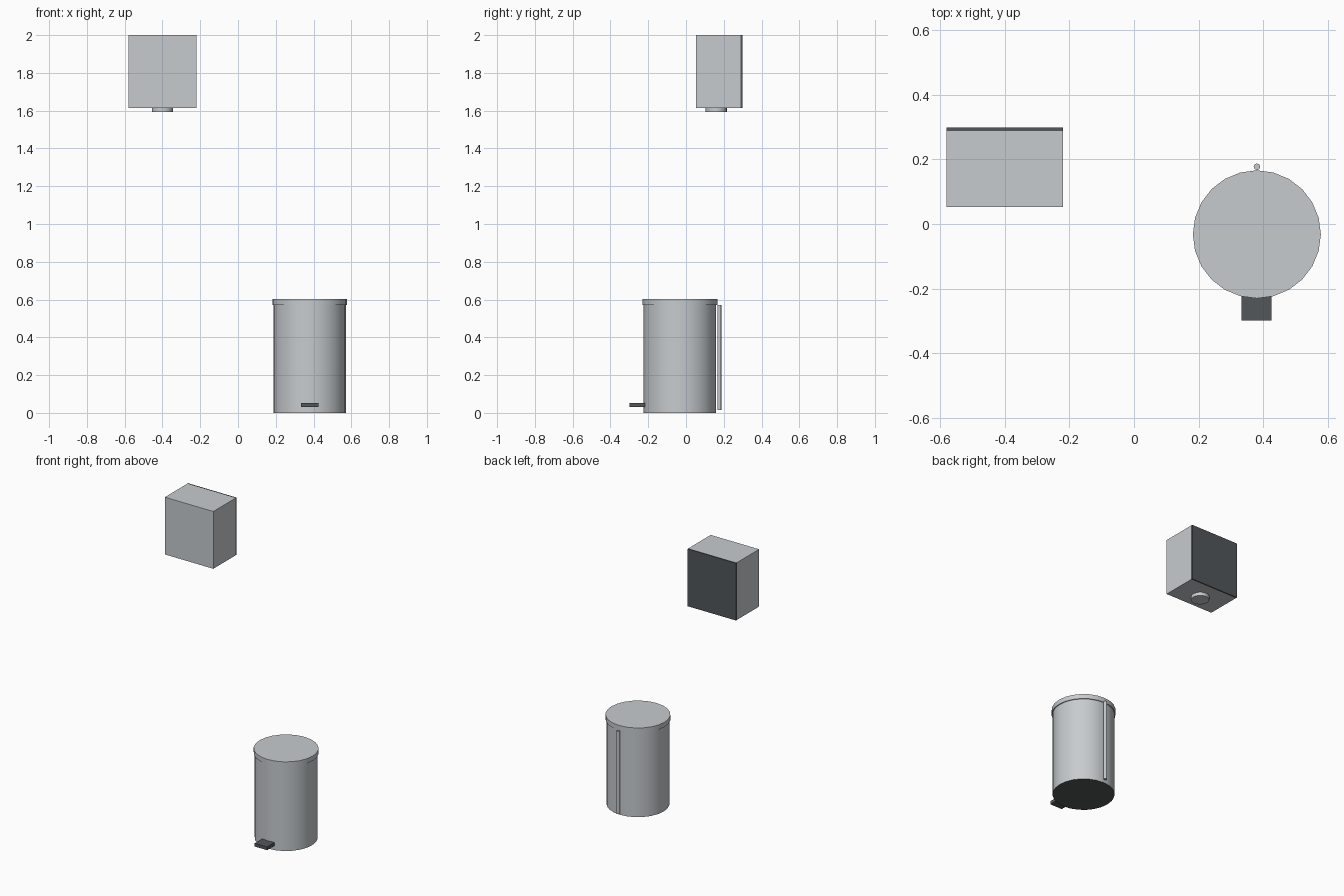
import bpy
import math

default = bpy.data.objects.get("Cube")
if default:
    bpy.data.objects.remove(default, do_unlink=True)


def make_material(name, colour):
    mat = bpy.data.materials.new(name)
    mat.use_nodes = True
    mat.diffuse_color = (*colour, 1)
    mat.node_tree.nodes["Principled BSDF"].inputs["Base Color"].default_value = (*colour, 1)
    return mat


steel = make_material("brushed steel", (0.57, 0.60, 0.62))
dark = make_material("dark plastic", (0.085, 0.095, 0.10))


def box(name, low, high, mat):
    centre = [(a + b) / 2 for a, b in zip(low, high)]
    bpy.ops.mesh.primitive_cube_add(size=1, location=centre)
    obj = bpy.context.object
    obj.name = name
    obj.scale = [b - a for a, b in zip(low, high)]
    bpy.ops.object.transform_apply(location=False, rotation=False, scale=True)
    obj.data.materials.append(mat)
    return obj


def cylinder(name, x, y, radius, bottom, top, mat, sides=24):
    bpy.ops.mesh.primitive_cylinder_add(vertices=sides, radius=radius, depth=top - bottom,
                                        location=(x, y, (bottom + top) / 2))
    obj = bpy.context.object
    obj.name = name
    obj.data.materials.append(mat)
    bpy.ops.object.shade_smooth_by_angle(angle=math.radians(35))
    return obj


# Pedal bin
bin_x, bin_y = 0.38, -0.032
body = cylinder("bin_body", bin_x, bin_y, 0.192, 0, 0.575, steel)
cylinder("bin_lid", bin_x, bin_y, 0.198, 0.57, 0.602, steel)
cylinder("hinge_rod", bin_x, 0.177, 0.01, 0.015, 0.57, steel, 12)
box("foot_pedal", (0.333, -0.298, 0.03), (0.425, -0.2, 0.052), dark)

# Dark underside of the bin
body.data.materials.append(dark)
for face in body.data.polygons:
    if face.normal.z < -0.9:
        face.material_index = 1

# Wall dispenser
box("dispenser_case", (-0.58, 0.052, 1.615), (-0.22, 0.288, 2.0), steel)
box("wall_plate", (-0.58, 0.288, 1.615), (-0.22, 0.298, 2.0), dark)
cylinder("dispenser_nozzle", -0.4, 0.16, 0.056, 1.592, 1.625, steel)
